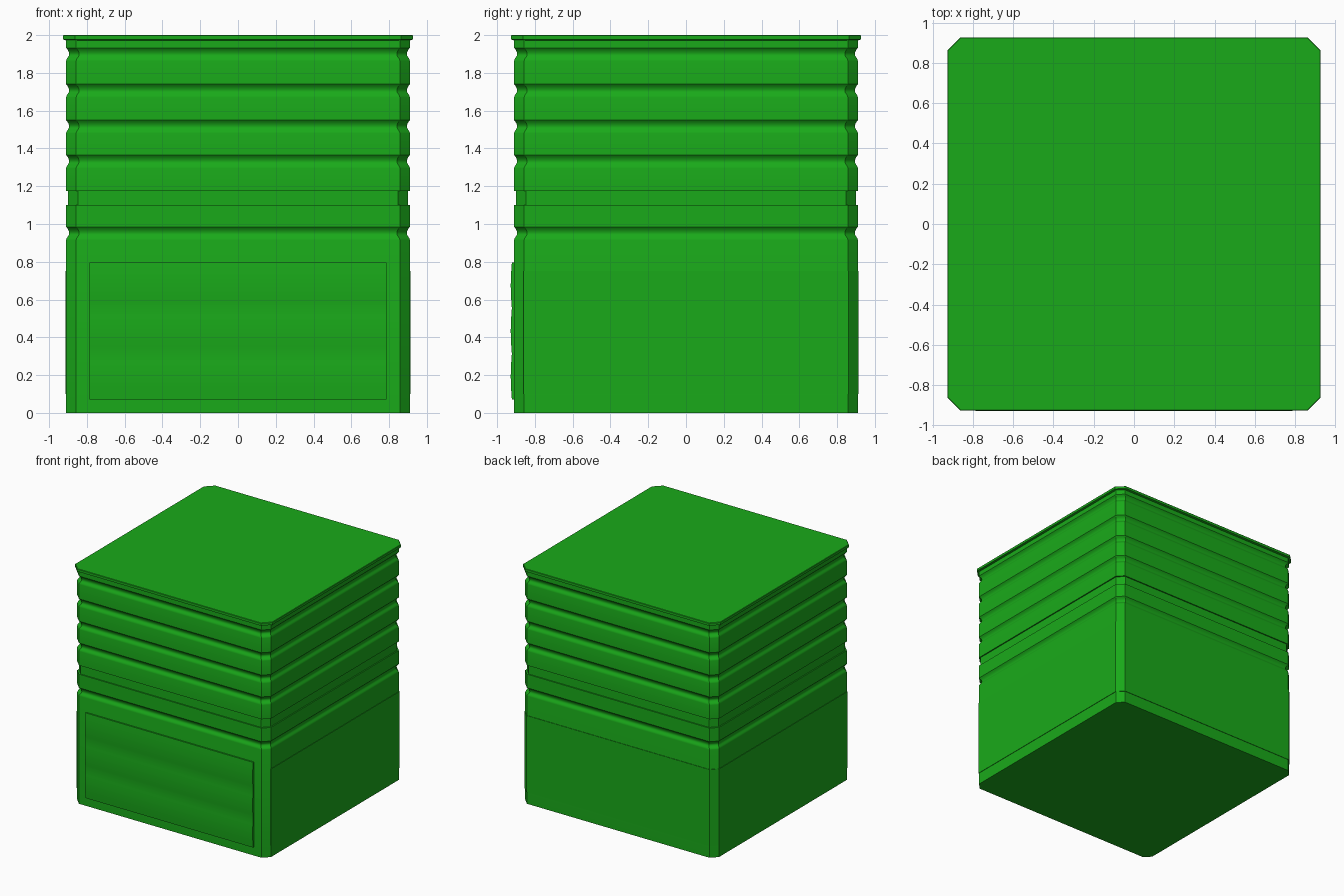
import bpy, bmesh, math

if "Cube" in bpy.data.objects:
    bpy.data.objects.remove(bpy.data.objects["Cube"])

mat = bpy.data.materials.new("green")
mat.diffuse_color = (0.01, 0.40, 0.01, 1)
mat.use_nodes = True
mat.node_tree.nodes["Principled BSDF"].inputs["Base Color"].default_value = mat.diffuse_color


def finish(name, bm, angle=25):
    bmesh.ops.recalc_face_normals(bm, faces=bm.faces[:])
    me = bpy.data.meshes.new(name)
    bm.to_mesh(me)
    bm.free()
    ob = bpy.data.objects.new(name, me)
    bpy.context.collection.objects.link(ob)
    me.materials.append(mat)
    bpy.ops.object.select_all(action='DESELECT')
    ob.select_set(True)
    bpy.context.view_layer.objects.active = ob
    bpy.ops.object.shade_smooth_by_angle(angle=math.radians(angle))
    return ob


def octagon(h, c):
    """Square of half width h with corners cut by c."""
    k = h - c
    return [(k, -h), (h, -k), (h, k), (k, h), (-k, h), (-h, k), (-h, -k), (-k, -h)]


def loft(name, rings):
    """Skin rings of (outline, z) and cap both ends."""
    bm = bmesh.new()
    loops = [[bm.verts.new((x, y, z)) for x, y in pts] for pts, z in rings]
    n = len(loops[0])
    for a, b in zip(loops, loops[1:]):
        for i in range(n):
            j = (i + 1) % n
            bm.faces.new((a[i], a[j], b[j], b[i]))
    bm.faces.new(loops[0])
    bm.faces.new(loops[-1])
    return finish(name, bm)


R = 0.91


def groove(top, height=0.07, depth=0.016, n=10):
    """Rolled groove, listed bottom to top: soft lower lip, crisp upper lip."""
    pts = []
    for i in range(n + 1):
        t = i / n
        d = 0.5 - 0.5 * math.cos(2 * math.pi * t) if t < 0.5 else 1 - (2 * t - 1) ** 2
        pts.append((R - depth * d, top - height + height * t))
    return pts


# body with rolled grooves and one square recess
profile = [(R, 0)] + groove(0.985)
profile += [(R, 1.10), (R - 0.01, 1.10), (R - 0.01, 1.175), (R, 1.175)]
for top in (1.365, 1.55, 1.74, 1.933):
    profile += groove(top)
profile.append((R, 1.975))
loft("body", [(octagon(h, 0.053), z) for h, z in profile])

# lid with a slim overhang
loft("lid", [(octagon(h, 0.063), z) for h, z in ((0.91, 1.972), (0.926, 1.977), (0.926, 1.997), (0.923, 2.0))])

# thin band around the sides and back
k, s = 0.86, 0.914
band = [(s, -k), (s, k), (k, s), (-k, s), (-s, k), (-s, -k)]
loft("side_band", [(band, 0.10), (band, 0.75)])

# front panel made of three slightly bowed slats
z0, z1, w = 0.072, 0.795, 0.787
step = (z1 - z0) / 3
bow = []
for i in range(3):
    for j in range(7):
        if i and j == 0:
            continue
        t = j / 6
        bow.append((0.922 + 0.006 * math.sin(math.pi * t), z0 + step * (i + t)))
loft("front_panel", [([(-w, -y), (w, -y), (w, -0.90), (-w, -0.90)], z) for y, z in bow])
